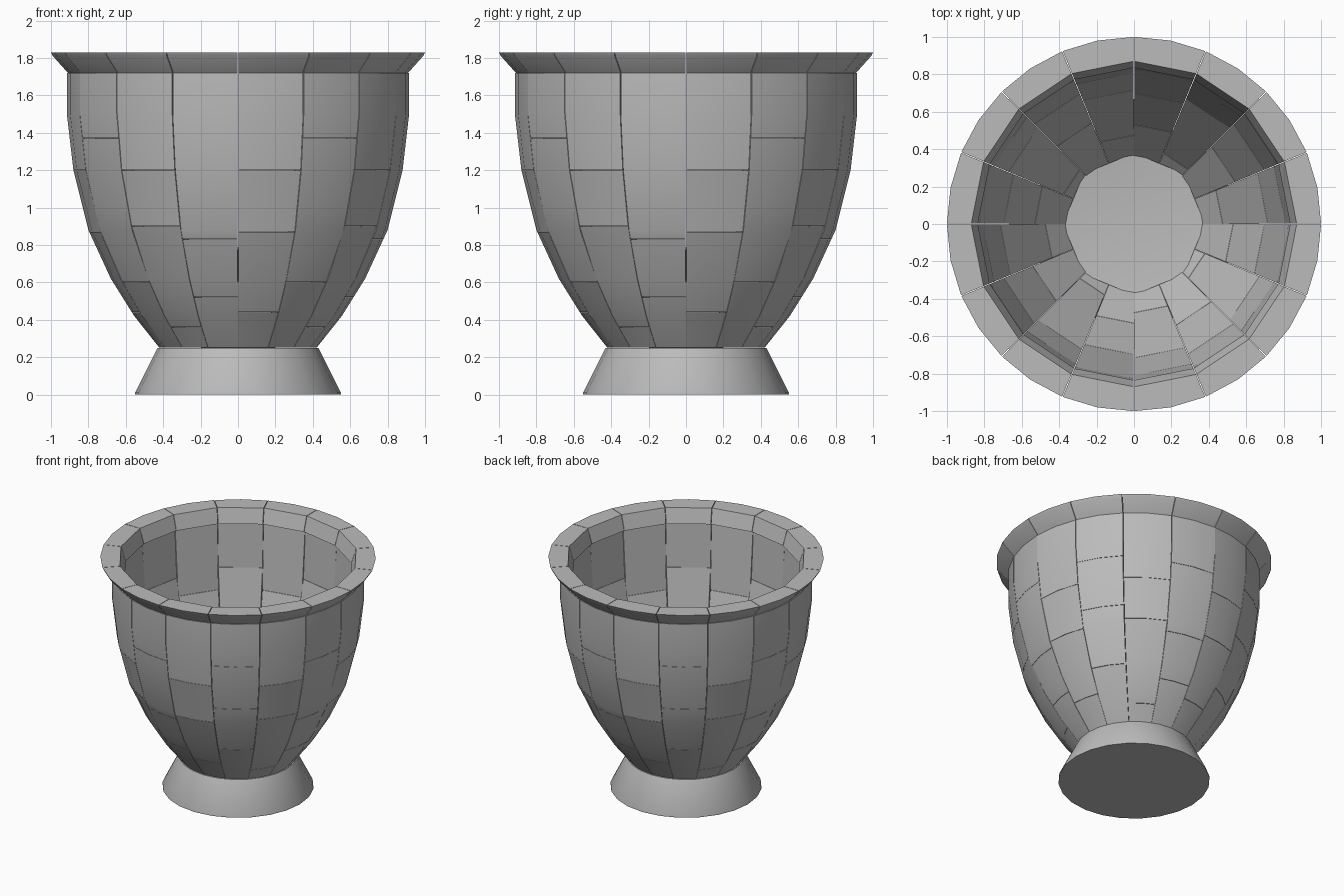
import bpy, bmesh, math
from mathutils import Vector

cube = bpy.data.objects.get("Cube")
if cube:
    bpy.data.objects.remove(cube, do_unlink=True)

# One plain stone colour
stone = bpy.data.materials.new("grey stone")
stone.use_nodes = True
GREY = (0.5, 0.5, 0.5, 1)
stone.diffuse_color = GREY
stone.node_tree.nodes["Principled BSDF"].inputs["Base Color"].default_value = GREY

SECTORS = 16
STEP = math.tau / SECTORS
GAP = 0.002

# (height, outer radius, inner radius) of the bowl wall
WALL = [(0.25, 0.42, 0.32), (0.42, 0.555, 0.46), (0.62, 0.68, 0.60),
        (0.88, 0.80, 0.72), (1.2, 0.88, 0.81), (1.5, 0.915, 0.845),
        (1.72, 0.915, 0.85)]


def wall_radius(z, side):
    """Radius of the wall at a height; side 1 is outer, 2 is inner."""
    for a, b in zip(WALL, WALL[1:]):
        if z <= b[0]:
            t = (z - a[0]) / (b[0] - a[0])
            return a[side] + (b[side] - a[side]) * t
    return WALL[-1][side]


def polar(r, angle, z):
    return Vector((r * math.cos(angle), r * math.sin(angle), z))


def add_hull(bm, points):
    """Add one solid stone block around the points."""
    verts = [bm.verts.new(p) for p in points]
    res = bmesh.ops.convex_hull(bm, input=verts)
    spare = {g for g in res["geom_interior"] + res["geom_unused"]
             if isinstance(g, bmesh.types.BMVert)}
    bmesh.ops.delete(bm, geom=list(spare), context="VERTS")


def finish(name, bm):
    bmesh.ops.recalc_face_normals(bm, faces=bm.faces)
    mesh = bpy.data.meshes.new(name)
    bm.to_mesh(mesh)
    bm.free()
    obj = bpy.data.objects.new(name, mesh)
    bpy.context.collection.objects.link(obj)
    mesh.materials.append(stone)
    bpy.ops.object.select_all(action="DESELECT")
    obj.select_set(True)
    bpy.context.view_layer.objects.active = obj
    bpy.ops.object.shade_smooth_by_angle(angle=math.radians(28))
    return obj


def lathe(name, profile, sides, turn=0):
    """Revolve (radius, height) points, closing at the axis where radius is 0."""
    bm = bmesh.new()
    rings = []
    for r, z in profile:
        count = sides if r else 1
        rings.append([bm.verts.new(polar(r, turn + math.tau * i / sides, z))
                      for i in range(count)])
    for low, high in zip(rings, rings[1:]):
        for i in range(sides):
            j = (i + 1) % sides
            loop = [low[i % len(low)], low[j % len(low)],
                    high[j % len(high)], high[i % len(high)]]
            bm.faces.new(list(dict.fromkeys(loop)))
    return finish(name, bm)


# Bowl wall: columns of blocks with staggered horizontal joints
JOINTS = [(0.44, 0.87, 1.2), (0.6, 1.0, 1.37), (0.36, 0.9, 1.2), (0.52, 0.83, 1.34)]
bm = bmesh.new()
for s in range(SECTORS):
    a0, a1 = s * STEP + GAP, (s + 1) * STEP - GAP
    levels = [0.25, *JOINTS[s % len(JOINTS)], 1.72]
    for low, high in zip(levels, levels[1:]):
        z0, z1 = low + GAP / 2, high - GAP / 2
        heights = [z0] + [w[0] for w in WALL if z0 + 0.03 < w[0] < z1 - 0.03] + [z1]
        points = [polar(wall_radius(z, 1), a, z)
                  for z in heights for a in (a0, (a0 + a1) / 2, a1)]
        points += [polar(wall_radius(z, 2), a, z) for z in (z0, z1) for a in (a0, a1)]
        add_hull(bm, points)
finish("bowl_wall", bm)

# Flared rim blocks with a thin upright lip
bm = bmesh.new()
for s in range(SECTORS):
    a0, a1 = s * STEP + GAP, (s + 1) * STEP - GAP
    points = [polar(r, a, z) for r, z in ((0.905, 1.715), (0.99, 1.81), (1.0, 1.83))
              for a in (a0, (a0 + a1) / 2, a1)]
    points += [polar(r, a, z) for r, z in ((0.835, 1.715), (0.87, 1.83)) for a in (a0, a1)]
    add_hull(bm, points)
finish("rim", bm)

# Solid foot and shallow dished floor
lathe("foot", [(0, 0), (0.55, 0), (0.55, 0.01), (0.43, 0.25), (0, 0.25)], 24)
lathe("bowl_floor", [(0, 0.24), (0.38, 0.26), (0.38, 0.31), (0, 0.27)], 8)
